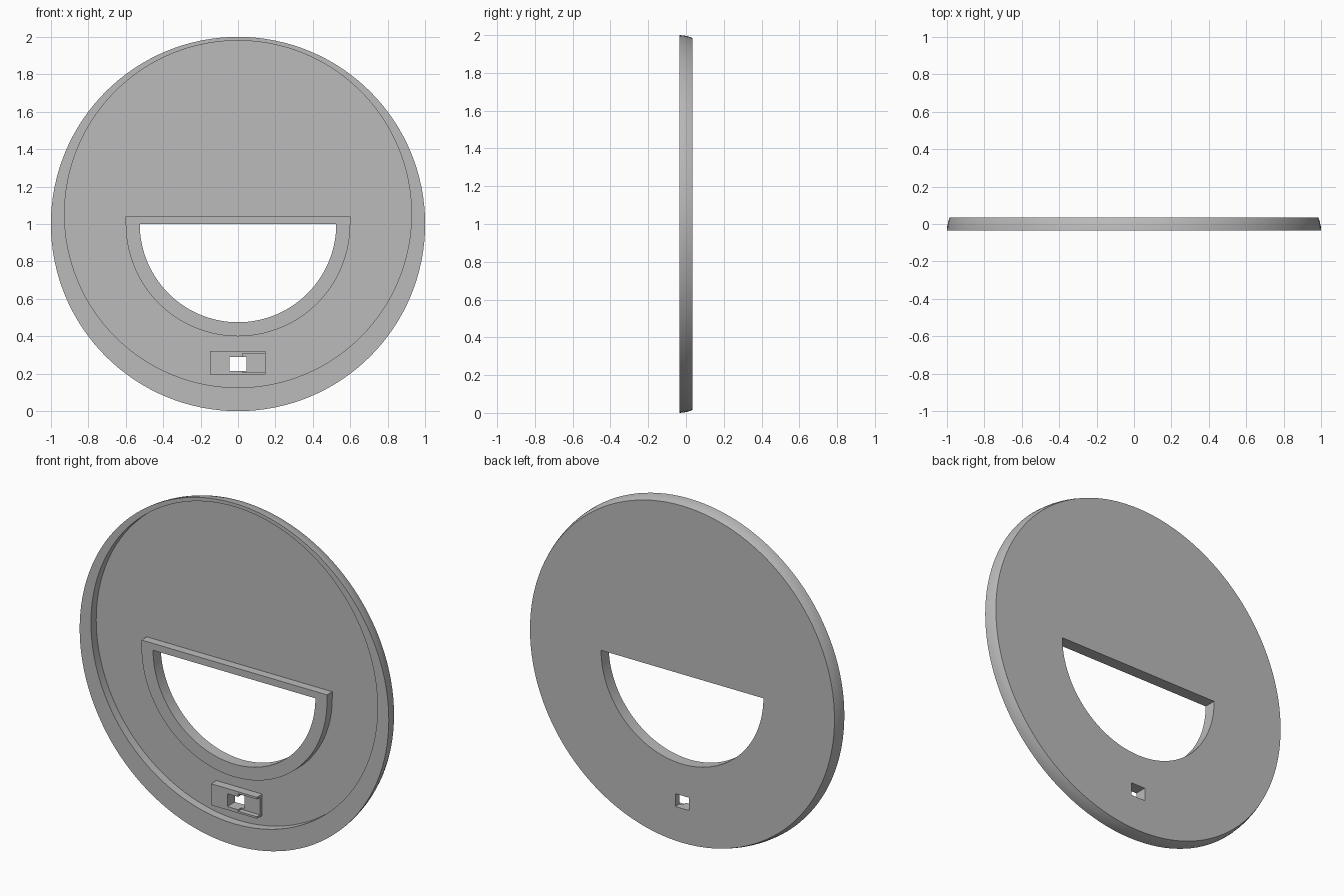
import bpy, bmesh, math

FRONT, FLOOR, BACK = -0.035, 0.014, 0.035

cube = bpy.data.objects.get("Cube")
if cube:
    bpy.data.objects.remove(cube, do_unlink=True)

grey = bpy.data.materials.new("plain grey")
grey.use_nodes = True
grey.diffuse_color = (0.5, 0.5, 0.5, 1)
grey.node_tree.nodes["Principled BSDF"].inputs["Base Color"].default_value = (0.5, 0.5, 0.5, 1)


def arc(radius, z, start=0.0, end=2 * math.pi, steps=128, closed=True):
    """Points (x, z) along an arc; a closed circle omits the repeated end."""
    count = steps if closed else steps + 1
    angles = [start + (end - start) * i / steps for i in range(count)]
    return [(radius * math.cos(a), z + radius * math.sin(a)) for a in angles]


def rect(x0, x1, z0, z1):
    return [(x0, z0), (x1, z0), (x1, z1), (x0, z1)]


def loft(name, sections):
    """Solid through outlines placed at increasing depth, capped at both ends."""
    bm = bmesh.new()
    rings = [[bm.verts.new((x, y, z)) for x, z in pts] for y, pts in sections]
    n = len(rings[0])
    for a, b in zip(rings, rings[1:]):
        for i in range(n):
            j = (i + 1) % n
            bm.faces.new((a[i], a[j], b[j], b[i]))
    bm.faces.new(rings[0])
    bm.faces.new(rings[-1])
    bmesh.ops.recalc_face_normals(bm, faces=bm.faces)
    mesh = bpy.data.meshes.new(name)
    bm.to_mesh(mesh)
    bm.free()
    mesh.materials.append(grey)
    obj = bpy.data.objects.new(name, mesh)
    bpy.context.collection.objects.link(obj)
    return obj


def prism(name, pts, y0, y1):
    return loft(name, [(y0, pts), (y1, pts)])


def select(obj):
    bpy.ops.object.select_all(action="DESELECT")
    obj.select_set(True)
    bpy.context.view_layer.objects.active = obj


def cut(obj, pts, y0, y1):
    """Subtract a prism from a part."""
    cutter = prism("cutter", pts, y0, y1)
    cutter.hide_render = True
    select(obj)
    mod = obj.modifiers.new("cut", "BOOLEAN")
    mod.operation = "DIFFERENCE"
    mod.solver = "EXACT"
    mod.object = cutter
    bpy.ops.object.modifier_apply(modifier=mod.name)
    bpy.data.objects.remove(cutter, do_unlink=True)


# Outlines shared by several parts
opening = arc(0.525, 1.0, math.pi, 2 * math.pi, 64, False)
frame_outline = arc(0.6, 1.0, math.pi, 2 * math.pi, 64, False) + [(0.6, 1.04), (-0.6, 1.04)]
latch_hole = rect(-0.045, 0.045, 0.215, 0.29)

# Round plate with a curved edge and an off-centre front recess
plate = loft("round_plate", [(y, arc(r, 1.0)) for y, r in
                             ((FRONT, 1.0), (-0.012, 0.998), (0.012, 0.993), (BACK, 0.985))])
cut(plate, arc(0.927, 1.053), -0.1, FLOOR)
cut(plate, opening, -0.1, 0.1)
cut(plate, latch_hole, -0.1, 0.1)

# Raised frame around the half-round opening
frame = prism("opening_frame", frame_outline, FRONT, FLOOR)
cut(frame, opening, -0.1, 0.1)

# Small latch block with a through hole and a slot open at one end
latch = prism("latch_block", rect(-0.15, 0.147, 0.195, 0.32), FRONT, FLOOR)
cut(latch, latch_hole, -0.1, 0.1)
cut(latch, rect(0.025, 0.2, 0.206, 0.308), -0.1, -0.005)

for part in (plate, frame, latch):
    select(part)
    bpy.ops.object.shade_smooth_by_angle(angle=math.radians(30))
